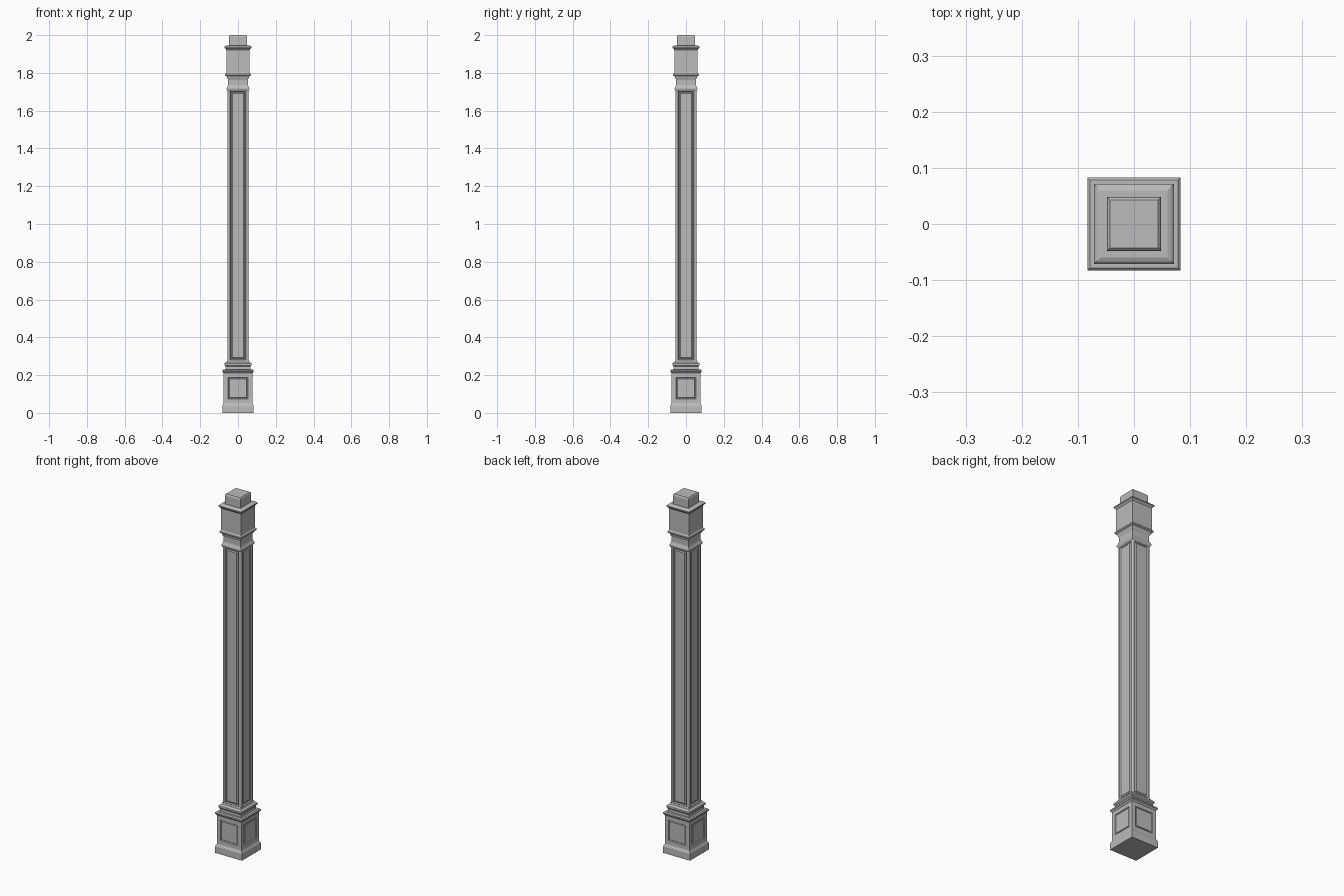
import bpy, bmesh

if "Cube" in bpy.data.objects:
    bpy.data.objects.remove(bpy.data.objects["Cube"])

stone = bpy.data.materials.new("grey_stone")
stone.use_nodes = True
GREY = (0.5, 0.5, 0.5, 1)
stone.diffuse_color = GREY
stone.node_tree.nodes["Principled BSDF"].inputs["Base Color"].default_value = GREY


def finish(bm, name):
    bmesh.ops.recalc_face_normals(bm, faces=bm.faces)
    mesh = bpy.data.meshes.new(name)
    bm.to_mesh(mesh)
    bm.free()
    mesh.materials.append(stone)
    obj = bpy.data.objects.new(name, mesh)
    bpy.context.collection.objects.link(obj)
    return obj


def square_stack(profile):
    """Sweep a (half width, height) profile around a square."""
    bm = bmesh.new()
    rings = [[bm.verts.new((sx * r, sy * r, z))
              for sx, sy in ((-1, -1), (1, -1), (1, 1), (-1, 1))] for r, z in profile]
    for low, high in zip(rings, rings[1:]):
        for i in range(4):
            j = (i + 1) % 4
            bm.faces.new((low[i], low[j], high[j], high[i]))
    bm.faces.new(rings[0][::-1])
    bm.faces.new(rings[-1])
    bmesh.ops.recalc_face_normals(bm, faces=bm.faces)
    return bm


def panel_sides(bm, steps):
    """Inset the four tallest upright faces by (thickness, depth) steps."""
    bm.normal_update()
    upright = [f for f in bm.faces if max(abs(f.normal.x), abs(f.normal.y)) > 0.99]
    faces = sorted(upright, key=lambda f: -f.calc_area())[:4]
    for thickness, depth in steps:
        bmesh.ops.inset_individual(bm, faces=faces, thickness=thickness,
                                   depth=depth, use_even_offset=True)


# Pedestal with a framed panel on each side
pedestal = square_stack([
    (.083, 0), (.083, .035), (.081, .042), (.078, .046), (.076, .052),
    (.076, .21), (.079, .213), (.083, .218), (.083, .225), (.078, .23)])
panel_sides(pedestal, [(.022, 0), (.003, -.005), (.003, 0), (.002, .003)])
finish(pedestal, "pedestal")

# Stepped moulding between pedestal and shaft
finish(square_stack([
    (.066, .228), (.066, .246), (.071, .252), (.071, .262),
    (.066, .267), (.06, .27), (.057, .278)]), "shaft_base_moulding")

# Shaft with softened corners and long raised panels
shaft = square_stack([(.056, .273), (.056, 1.712)])
corners = [e for e in shaft.edges if abs(e.verts[0].co.z - e.verts[1].co.z) > 1]
bmesh.ops.bevel(shaft, geom=corners, offset=.006, segments=3,
                profile=.5, affect='EDGES')
panel_sides(shaft, [(.008, 0), (.004, -.006), (.003, 0), (.005, .004)])
finish(shaft, "shaft")

# Neck between shaft and capital
finish(square_stack([
    (.056, 1.705), (.06, 1.712), (.06, 1.72), (.056, 1.727), (.053, 1.735),
    (.053, 1.765), (.056, 1.77), (.058, 1.778), (.062, 1.784)]), "neck")

# Capital block with flared ledges
finish(square_stack([
    (.06, 1.782), (.068, 1.786), (.068, 1.794), (.063, 1.799), (.062, 1.802),
    (.062, 1.922), (.065, 1.926), (.071, 1.932), (.071, 1.938),
    (.067, 1.942), (.06, 1.945)]), "capital")

# Finial block with a chamfered top
finish(square_stack([
    (.048, 1.94), (.048, 1.99), (.046, 1.997), (.043, 2)]), "top_block")
